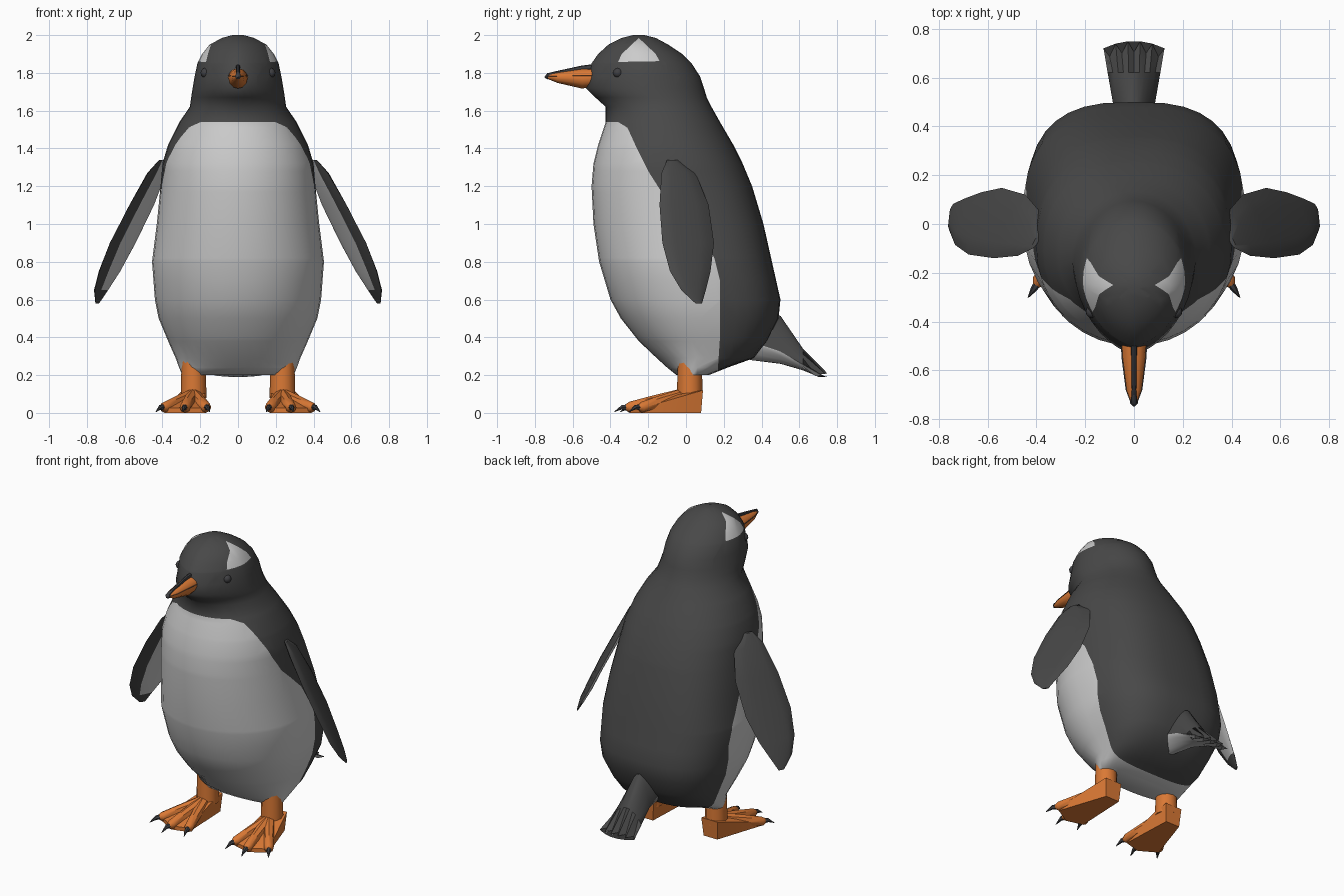
import bpy, bmesh, math
from mathutils import Vector

cube = bpy.data.objects.get("Cube")
if cube:
    bpy.data.objects.remove(cube, do_unlink=True)


def material(name, r, g, b):
    m = bpy.data.materials.new(name)
    m.use_nodes = True
    m.diffuse_color = (r, g, b, 1)
    m.node_tree.nodes["Principled BSDF"].inputs["Base Color"].default_value = (r, g, b, 1)
    return m


BLACK = material("charcoal feathers", .065, .065, .065)
WHITE = material("white feathers", .6, .6, .6)
ORANGE = material("orange skin", .7, .19, .035)
DARK = material("dark horn", .05, .05, .055)


def finish(bm, name, mats, angle=40):
    bmesh.ops.recalc_face_normals(bm, faces=bm.faces)
    me = bpy.data.meshes.new(name)
    bm.to_mesh(me)
    bm.free()
    for m in mats:
        me.materials.append(m)
    for p in me.polygons:
        p.use_smooth = True
    me.set_sharp_from_angle(angle=math.radians(angle))
    ob = bpy.data.objects.new(name, me)
    bpy.context.collection.objects.link(ob)
    return ob


def loft(rings):
    """Skin closed rings of points and cap both ends; returns bmesh and rows of faces."""
    bm = bmesh.new()
    vs = [[bm.verts.new(p) for p in ring] for ring in rings]
    n = len(vs[0])
    rows = [[bm.faces.new((a[i], a[(i + 1) % n], b[(i + 1) % n], b[i])) for i in range(n)]
            for a, b in zip(vs, vs[1:])]
    bm.faces.new(vs[0])
    bm.faces.new(vs[-1])
    return bm, rows


def tube(name, stations, mat, sides=10):
    """Tapered elliptical tube through (centre, half width, half height) stations."""
    d = Vector(stations[-1][0]) - Vector(stations[0][0])
    side = Vector((d.y, -d.x, 0)).normalized()
    rings = []
    for c, rx, rz in stations:
        angles = [math.tau * i / sides for i in range(sides)]
        rings.append([Vector(c) + side * (rx * math.cos(a)) + Vector((0, 0, rz * math.sin(a)))
                      for a in angles])
    return finish(loft(rings)[0], name, [mat])


def cut(bm, p, q, low, high):
    """Cut the faces between two heights by the plane through two side-view points."""
    faces = [f for f in bm.faces if low < f.calc_center_median().z < high]
    geom = {e for f in faces for e in (*f.verts, *f.edges, f)}
    bmesh.ops.bisect_plane(bm, geom=list(geom), dist=1e-5, plane_co=(0, *p),
                           plane_no=(0, q[1] - p[1], p[0] - q[0]))


def ramp(z, z0, z1, a, b):
    t = min(1, max(0, (z - z0) / (z1 - z0)))
    return a + (b - a) * t


# Body and head: height, front, back, half width
BODY = [(2, -.28, -.22, .03), (1.985, -.34, -.16, .085), (1.95, -.41, -.095, .15),
        (1.9, -.465, -.02, .19), (1.85, -.5, .03, .215), (1.78, -.515, .075, .23),
        (1.72, -.53, .095, .24), (1.67, -.48, .11, .248), (1.62, -.425, .135, .255),
        (1.54, -.425, .18, .31), (1.42, -.465, .25, .37), (1.32, -.49, .3, .4),
        (1.2, -.5, .35, .41), (1, -.49, .41, .43), (.8, -.46, .455, .455),
        (.6, -.4, .5, .44), (.5, -.345, .49, .42), (.38, -.25, .43, .37),
        (.29, -.155, .36, .33), (.24, -.1, .22, .312), (.2, -.05, .12, .295)]


def body_ring(z, front, back, w, count=36):
    mid, half = (front + back) / 2, (back - front) / 2
    pts = []
    for i in range(count):
        a = math.tau * i / count
        c, s = math.cos(a), math.sin(a)
        n = ramp(z, 1.55, 1.7, 2.05, 1.65) if s < 0 else ramp(z, 1, 1.6, 2.8, 2)
        pts.append((w * math.copysign(abs(c) ** (2 / n), c),
                    mid + half * math.copysign(abs(s) ** (2 / n), s), z))
    return pts


body, _ = loft([body_ring(*row) for row in BODY])

# Belly edge seen from the side, from throat to rump
BELLY = [(-.36, 1.54), (-.31, 1.51), (-.26, 1.4), (-.2, 1.28), (-.13, 1.17),
         (.05, 1), (.15, .82), (.18, .7), (.18, .4), (.16, .1)]
for y, z in BELLY:
    cut(body, (0, z), (1, z), 0, 3)
for p, q in zip(BELLY, BELLY[1:]):
    cut(body, p, q, q[1], p[1])

# Head patch outline seen from the side
PATCH = [(-.36, 1.858), (-.34, 1.9), (-.25, 1.985), (-.16, 1.9), (-.14, 1.862)]
SIDES = list(zip(PATCH, PATCH[1:] + PATCH[:1]))
for p, q in SIDES:
    cut(body, p, q, 1.78, 3)


def is_white(c):
    if c.z > 1.7:
        return all((q[0] - p[0]) * (c.z - p[1]) < (q[1] - p[1]) * (c.y - p[0]) for p, q in SIDES)
    for p, q in zip(BELLY, BELLY[1:]):
        if q[1] <= c.z < p[1]:
            return c.y < ramp(c.z, q[1], p[1], q[0], p[0])
    return False


for f in body.faces:
    f.material_index = int(is_white(f.calc_center_median()))
finish(body, "body", [BLACK, WHITE], 60)

# Beak
tube("beak", [((0, -.43, 1.78), .055, .045), ((0, -.55, 1.77), .05, .053),
              ((0, -.68, 1.775), .033, .028), ((0, -.73, 1.78), .014, .013)], ORANGE, 12)
tube("beak_ridge", [((0, -.43, 1.835), .014, .018), ((0, -.55, 1.825), .011, .014),
                    ((0, -.68, 1.798), .01, .013), ((0, -.735, 1.782), .016, .016),
                    ((0, -.748, 1.778), .003, .003)], DARK, 8)
tube("mouth_line", [((0, -.45, 1.785), .056, .002), ((0, -.55, 1.785), .051, .002),
                    ((0, -.68, 1.783), .034, .002), ((0, -.73, 1.782), .015, .002)], DARK, 12)

# Tail fan: position, half width, top, edge and underside heights
TAIL = [(.34, .08, .55, .38, .28), (.5, .087, .51, .325, .26),
        (.62, .108, .335, .255, .225), (.74, .125, .205, .198, .19)]
rings = []
STEPS = 10
for y, w, top, edge, under in TAIL:
    ring = []
    for target, order in ((top, range(STEPS + 1)), (under, range(STEPS, -1, -1))):
        for i in order:
            t = 2 * i / STEPS - 1
            jag = .01 - .03 * t * t - .045 * (i % 2) if y > .7 else 0
            lift = .004 if target == top else 0
            ring.append((w * t, y + jag, edge + lift + (target - edge) * (1 - t * t)))
    rings.append(ring)
tail, rows = loft(rings)
for row in rows:
    for f in row[STEPS + 1:-1]:
        f.material_index = 1
finish(tail, "tail", [BLACK, WHITE])

# Flipper: height, centre, front edge, back edge
FLIPPER = [(1.34, .4, -.1, -.04), (1.27, .43, -.13, .05), (1.1, .51, -.14, .12),
           (.9, .61, -.125, .148), (.75, .68, -.085, .13), (.65, .725, -.025, .105),
           (.58, .745, .05, .085)]
# Toe ends relative to the ankle, outer to inner
TOES = {"outer": (.155, -.235), "middle": (.045, -.3), "inner": (-.065, -.27)}
ANKLE = .235

for label, s in (("left", 1), ("right", -1)):
    rings = []
    for z, x, front, back in FLIPPER:
        ring = []
        for face, order in ((1, range(9)), (-1, range(7, 0, -1))):
            for i in order:
                t = i / 8
                y = front + (back - front) * t
                thick = .025 * math.sqrt(4 * t * (1 - t)) * min(1, (back - front) * 6)
                ring.append((s * (x - .5 * (y - (front + back) / 2) + face * thick), y, z))
        rings.append(ring)
    flipper, rows = loft(rings)
    for row in rows[:-1]:
        for f in row[8:14]:
            f.material_index = 1
    finish(flipper, label + "_flipper", [BLACK, WHITE], 50)

    # Eye
    eye = bmesh.new()
    bmesh.ops.create_uvsphere(eye, u_segments=12, v_segments=8, radius=.026)
    bmesh.ops.translate(eye, verts=eye.verts, vec=(s * .172, -.36, 1.8))
    finish(eye, label + "_eye", [DARK])

    # Leg
    leg = bmesh.new()
    bmesh.ops.create_cone(leg, cap_ends=True, segments=12, radius1=.068, radius2=.064, depth=.2)
    bmesh.ops.translate(leg, verts=leg.verts, vec=(s * ANKLE, .02, .18))
    finish(leg, label + "_leg", [ORANGE])

    # Webbed foot
    foot = bmesh.new()
    corners = [(k * w, y, z) for k in (1, -1)
               for w, y, z in ((.05, .08, 0), (.06, .09, .12), (.06, -.03, .1))]
    corners += [(x, y, z) for x, y in TOES.values() for z in (0, .025)]
    for x, y, z in corners:
        foot.verts.new((s * (ANKLE + x), y, z))
    bmesh.ops.convex_hull(foot, input=foot.verts)
    finish(foot, label + "_foot_web", [ORANGE], 30)

    # Toes and claws
    for toe, (x, y) in TOES.items():
        start = Vector((s * ANKLE, -.01, .09))
        end = Vector((s * (ANKLE + x), y, .03))
        way = Vector((s * x, y, 0)).normalized()
        tube(f"{label}_{toe}_toe", [(start, .04, .042), (start.lerp(end, .6), .032, .036),
                                    (end, .029, .029), (end + way * .02, .015, .016)], ORANGE, 8)
        tube(f"{label}_{toe}_claw", [(end, .018, .018), (end + way * .04, .013, .013),
                                     (end + way * .08 - Vector((0, 0, .024)), .002, .002)], DARK, 6)
